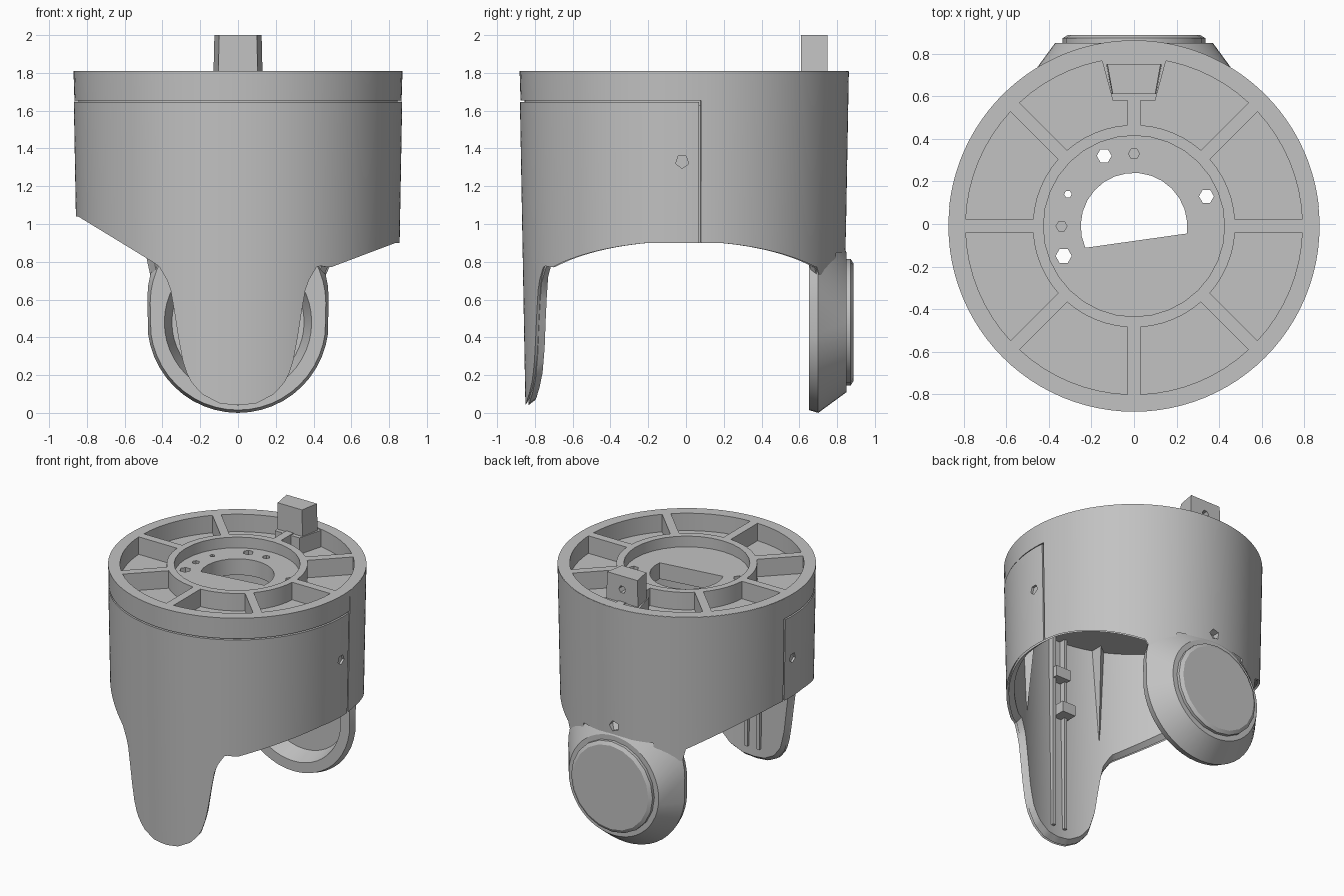
import bpy, bmesh, math
from math import sin, cos, radians, asin, pi
from mathutils import Matrix

if "Cube" in bpy.data.objects:
    bpy.data.objects.remove(bpy.data.objects["Cube"])

grey = bpy.data.materials.new("plain grey")
grey.use_nodes = True
grey.diffuse_color = (0.54, 0.54, 0.54, 1)
grey.node_tree.nodes["Principled BSDF"].inputs["Base Color"].default_value = (0.54, 0.54, 0.54, 1)

CY = -0.01          # centre of the round body along y
RADIUS = 0.872
CEILING = 1.61      # underside of the top plate


def finish(name, bm):
    bmesh.ops.recalc_face_normals(bm, faces=bm.faces)
    mesh = bpy.data.meshes.new(name)
    bm.to_mesh(mesh)
    bm.free()
    mesh.materials.append(grey)
    obj = bpy.data.objects.new(name, mesh)
    bpy.context.collection.objects.link(obj)
    return obj


def loft(bm, loops):
    """Skin closed loops of equal length and cap both ends."""
    rings = [[bm.verts.new(p) for p in loop] for loop in loops]
    for a, b in zip(rings, rings[1:]):
        for i in range(len(a)):
            j = (i + 1) % len(a)
            bm.faces.new((a[i], a[j], b[j], b[i]))
    bm.faces.new(rings[0])
    bm.faces.new(rings[-1])


def prism(bm, outline, z0, z1):
    loft(bm, [[(x, y, z) for x, y in outline] for z in (z0, z1)])


def arc(r, a0, a1, n, cx=0, cy=CY):
    return [(cx + r * cos(radians(a0 + (a1 - a0) * i / n)),
             cy + r * sin(radians(a0 + (a1 - a0) * i / n))) for i in range(n + 1)]


def circle(r, n, cx=0, cy=CY):
    return arc(r, 0, 360, n, cx, cy)[:-1]


def select_only(obj):
    bpy.ops.object.select_all(action='DESELECT')
    obj.select_set(True)
    bpy.context.view_layer.objects.active = obj


def cut(obj, cutter, keep=False):
    cutter.hide_render = True
    mod = obj.modifiers.new("cut", 'BOOLEAN')
    mod.operation, mod.solver, mod.object = 'DIFFERENCE', 'EXACT', cutter
    select_only(obj)
    bpy.ops.object.modifier_apply(modifier=mod.name)
    if not keep:
        bpy.data.objects.remove(cutter)


def box(name, x0, x1, y0, y1, z0, z1):
    bm = bmesh.new()
    prism(bm, [(x0, y0), (x1, y0), (x1, y1), (x0, y1)], z0, z1)
    return finish(name, bm)


def rear_drill(r, n, z, y0, y1):
    """Cutter drilled along y at height z."""
    bm = bmesh.new()
    prism(bm, circle(r, n, 0, 0), y0, y1)
    bm.transform(Matrix.Translation((0, 0, z)) @ Matrix.Rotation(-pi / 2, 4, 'X'))
    return finish("drill", bm)


# Lower edge of the body: front tongue outline, then slopes rising to the sides
TONGUE = [(0, .04), (.1, .05), (.2, .1), (.27, .18), (.31, .3), (.34, .5),
          (.37, .68), (.43, .78)]
LEFT = TONGUE + [(.5, .77), (.85, .9), (1, .9)]
RIGHT = TONGUE + [(.86, 1.04), (1, 1.04)]


def lower_edge(x, y):
    a = abs(x)
    if y > 0 and a < .48:
        return .85 if a < .3 else .73
    pts = LEFT if x > 0 else RIGHT
    for (xa, za), (xb, zb) in zip(pts, pts[1:]):
        if a <= xb:
            return za + (zb - za) * (a - xa) / (xb - xa)
    return pts[-1][1]


def shell(name, a0, a1, depth0, depth1, top, closed=False):
    """Curved wall between two depths under the outer skin."""
    bm = bmesh.new()
    n = round((a1 - a0) / 1.5)
    cols = []
    for i in range(n if closed else n + 1):
        t = radians(a0 + (a1 - a0) * i / n)
        low = lower_edge(RADIUS * cos(t), RADIUS * sin(t))
        col = []
        for depth, z in ((depth0, top), (depth0, low), (depth1, low + .03), (depth1, top)):
            r = RADIUS - depth - .018 * (1.8 - z)
            col.append(bm.verts.new((r * cos(t), CY + r * sin(t), z)))
        cols.append(col)
    for a, b in zip(cols, cols[1:] + (cols[:1] if closed else [])):
        for i in range(4):
            j = (i + 1) % 4
            bm.faces.new((a[i], a[j], b[j], b[i]))
    if not closed:
        bm.faces.new(cols[0])
        bm.faces.new(cols[-1])
    return finish(name, bm)


seam = math.degrees(asin(.09 / RADIUS))
liner = shell("inner_wall", 0, 360, .016, .055, CEILING + .02, True)
front = shell("front_panel", 180 - seam + .8, 360 + seam - .8, 0, .02, 1.647)
back = shell("back_wall", seam, 180 - seam, 0, .02, 1.808)

# Blind screw holes in both sides, and one hole above the rear hub
bm = bmesh.new()
prism(bm, circle(.036, 5, 0, 0), -1, 1)
bm.transform(Matrix.Translation((0, -.02, 1.33)) @ Matrix.Rotation(pi / 2, 4, 'Y'))
cut(front, finish("side_cutter", bm))
rear_hole = rear_drill(.04, 5, .92, .5, 1)
cut(back, rear_hole, keep=True)
cut(liner, rear_hole)

# Top plate with eight pockets between spokes
bm = bmesh.new()
loft(bm, [[(x, y, z) for x, y in circle(r, 96)]
          for r, z in ((.845, CEILING), (.845, 1.655), (.866, 1.655), (.871, 1.81))])
plate = finish("top_plate", bm)
bm = bmesh.new()
for k in range(8):
    inner, outer = (math.degrees(asin(.03 / r)) for r in (.475, .79))
    a = 45 * k
    prism(bm, arc(.79, a + outer, a + 45 - outer, 8)
          + arc(.475, a + 45 - inner, a + inner, 6), 1.68, 1.9)
prism(bm, circle(.425, 32), 1.73, 1.9)
cut(plate, finish("pocket_cutter", bm))

# Central opening with one flat side, ringed by small holes
bm = bmesh.new()
prism(bm, arc(.25, -8, 204, 16), 1.4, 1.9)
for x, y, r in ((-.14, .32, .035), (.34, .13, .035), (-.33, -.15, .038),
                (-.31, .14, .018)):
    prism(bm, circle(r, 6, x, y), 1.4, 1.9)
for x, y in ((0, .33), (-.34, -.01)):
    prism(bm, circle(.026, 6, x, y), 1.67, 1.9)
cut(plate, finish("opening_cutter", bm))

# Stop post on a small shelf, with a blind hole in its rear face
bm = bmesh.new()
prism(bm, [(-.1, .58), (.1, .58), (.155, .785), (-.155, .785)], 1.67, 1.803)
finish("post_shelf", bm)
bm = bmesh.new()
loft(bm, [[(-s * .8, .61, z), (s * .8, .61, z), (s, .75, z), (-s, .75, z)]
          for s, z in ((.13, 1.79), (.125, 2.0))])
post = finish("stop_post", bm)
cut(post, rear_drill(.028, 6, 1.9, .69, .9))

# Rear hub: hollow inside, tapering outward to a round face
bm = bmesh.new()
loops = []
for y, r, lift in ((.78, .35, 0), (.65, .39, 0), (.65, .465, .1), (.70, .48, .13), (.85, .37, 0)):
    loops.append([(r * cos(2 * pi * i / 48), y,
                   .48 + r * sin(2 * pi * i / 48) + (lift if 0 <= i <= 24 else 0))
                  for i in range(48)])
loft(bm, loops)
finish("rear_hub", bm)

# Raised cap on the hub, with a shallow bevel
bm = bmesh.new()
loft(bm, [[(x, y, z) for x, z in circle(r, 20, 0, .48)]
          for y, r in ((.82, .335), (.872, .335), (.887, .31))])
finish("hub_cap", bm)

# Cable rails, clips and tapering ribs inside
for name, x in (("left", .05), ("right", -.05)):
    box(name + "_cable_rail", x - .012, x + .012, -.82, -.775, .14, CEILING + .02)
box("cable_clip", -.08, .03, -.84, -.71, 1.0, 1.08)
box("upper_cable_clip", -.06, .06, -.84, -.74, 1.28, 1.36)
for name, s in (("left", 1), ("right", -1)):
    bm = bmesh.new()
    loft(bm, [[(s * (.33 - w), -.8, z), (s * (.33 + w), -.76, z), (s * (.33 - w), -.72 - d, z)]
              for w, d, z in ((.01, .03, .84), (.05, -.04, CEILING + .02))])
    finish(name + "_rib", bm)

for obj in list(bpy.context.scene.objects):
    if obj.type == 'MESH' and grey.name in obj.data.materials:
        select_only(obj)
        bpy.ops.object.shade_smooth_by_angle(angle=radians(30))
